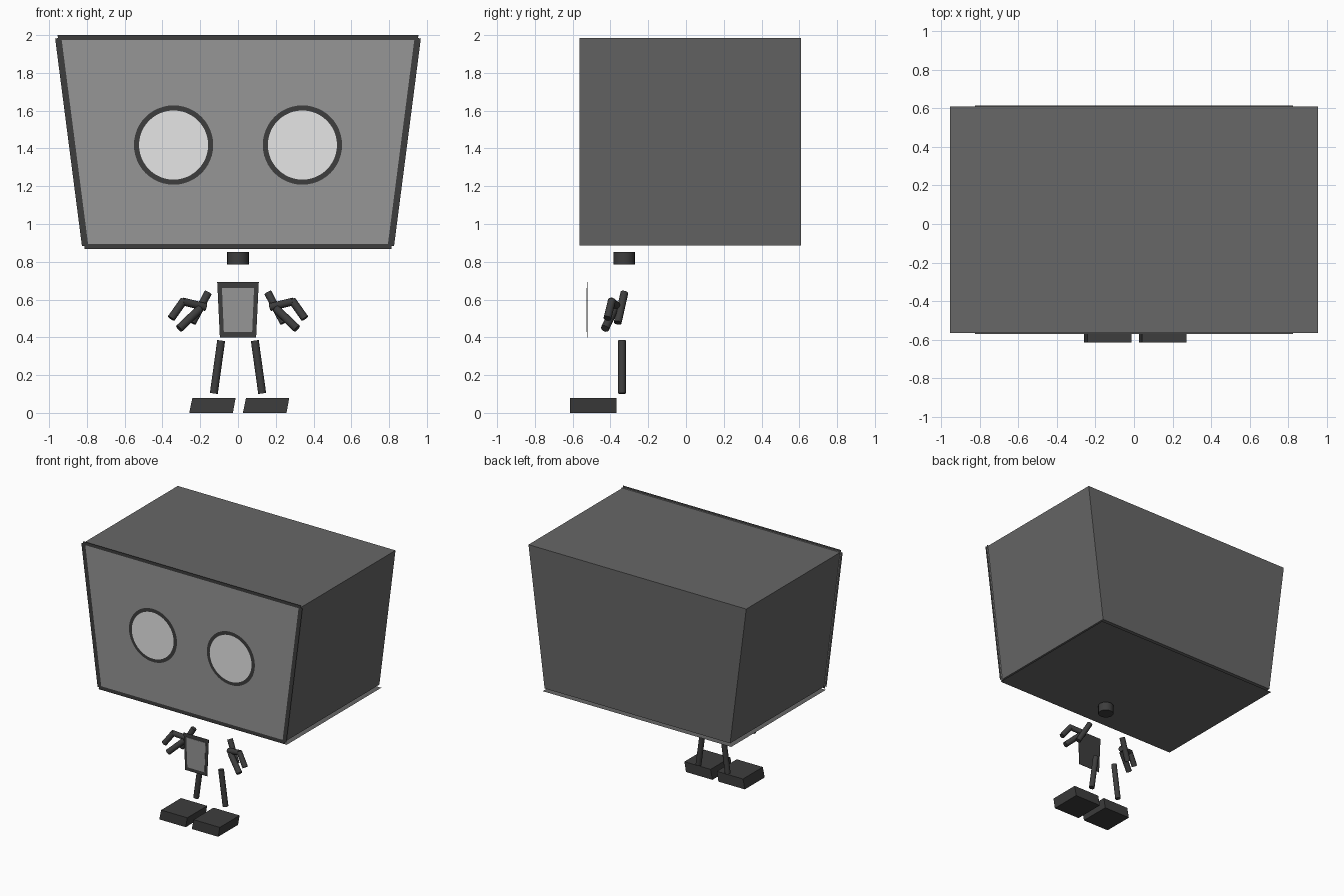
import bpy, bmesh, math
from mathutils import Vector

if "Cube" in bpy.data.objects:
    bpy.data.objects.remove(bpy.data.objects["Cube"])


def material(name, srgb):
    m = bpy.data.materials.new(name)
    c = ((srgb / 255 + 0.055) / 1.055) ** 2.4
    m.diffuse_color = (c, c, c, 1)
    m.use_nodes = True
    m.node_tree.nodes["Principled BSDF"].inputs["Base Color"].default_value = m.diffuse_color
    return m


DARK = material("dark trim", 61)
SHELL = material("shell grey", 103)
PANEL = material("panel grey", 150)
LENS = material("lens light grey", 230)


def finish(name, bm, mats, smooth=False):
    me = bpy.data.meshes.new(name)
    bm.to_mesh(me)
    bm.free()
    ob = bpy.data.objects.new(name, me)
    bpy.context.collection.objects.link(ob)
    for m in mats:
        me.materials.append(m)
    if smooth:
        bpy.ops.object.select_all(action='DESELECT')
        ob.select_set(True)
        bpy.context.view_layer.objects.active = ob
        bpy.ops.object.shade_smooth_by_angle(angle=math.radians(40))
    return ob


def prism(name, outline, y0, y1, mats):
    """Extrude an x-z outline from y0 (front) to y1."""
    bm = bmesh.new()
    face = bm.faces.new([bm.verts.new((x, y0, z)) for x, z in outline])
    new = bmesh.ops.extrude_face_region(bm, geom=[face])["geom"]
    verts = [v for v in new if isinstance(v, bmesh.types.BMVert)]
    bmesh.ops.translate(bm, verts=verts, vec=(0, y1 - y0, 0))
    if not any(f.normal.y < -0.9 and f.calc_center_median().y < y0 + 1e-5 for f in bm.faces):
        pass
    bmesh.ops.recalc_face_normals(bm, faces=bm.faces)
    return finish(name, bm, mats)


def sheet(name, outline, y, mat):
    """Flat x-z sheet facing the front."""
    bm = bmesh.new()
    face = bm.faces.new([bm.verts.new((x, y, z)) for x, z in outline])
    face.normal_update()
    if face.normal.y > 0:
        face.normal_flip()
    return finish(name, bm, [mat])


def trapezoid(top_w, bottom_w, z_top, z_bottom):
    return [(-bottom_w, z_bottom), (bottom_w, z_bottom), (top_w, z_top), (-top_w, z_top)]


def rod(name, a, b, r, sides=12):
    """Straight cylinder between two points."""
    a, b = Vector(a), Vector(b)
    bm = bmesh.new()
    bmesh.ops.create_cone(bm, cap_ends=True, segments=sides, radius1=r, radius2=r,
                          depth=(b - a).length)
    rot = Vector((0, 0, 1)).rotation_difference(b - a).to_matrix()
    bmesh.ops.rotate(bm, verts=bm.verts, matrix=rot, cent=(0, 0, 0))
    bmesh.ops.translate(bm, verts=bm.verts, vec=(a + b) / 2)
    return finish(name, bm, [DARK], smooth=True)


def circle(cx, cz, r, n=48):
    return [(cx + r * math.cos(2 * math.pi * i / n), cz + r * math.sin(2 * math.pi * i / n))
            for i in range(n)]


# Head: tapered box with a lighter face sheet just in front
FACE = trapezoid(0.953, 0.812, 1.985, 0.885)
prism("head", FACE, -0.565, 0.608, [SHELL])
sheet("face_panel", FACE, -0.573, PANEL)

# Thin sheet hanging just under the head, slightly wider than the box
bm = bmesh.new()
base = bm.faces.new([bm.verts.new((x, y, 0.862)) for x, y in
                     ((-0.825, -0.569), (-0.825, 0.613), (0.825, 0.613), (0.825, -0.569))])
base.normal_update()
if base.normal.z > 0:
    base.normal_flip()
finish("head_base", bm, [SHELL])

# Dark border strips around the face
TRIM = -0.576
sheet("face_trim_top", trapezoid(0.955, 0.952, 2.0, 1.974), TRIM, DARK)
sheet("face_trim_bottom", trapezoid(0.815, 0.812, 0.895, 0.867), TRIM, DARK)
for s, side in ((-1, "left"), (1, "right")):
    sheet(f"face_trim_{side}", [(s * 0.793, 0.888), (s * 0.826, 0.882),
                                (s * 0.968, 1.982), (s * 0.935, 1.987)], TRIM, DARK)

# Round eyes: dark rim with a light lens in front
for s, side in ((-1, "left"), (1, "right")):
    sheet(f"eye_rim_{side}", circle(s * 0.341, 1.418, 0.21), -0.576, DARK)
    sheet(f"eye_lens_{side}", circle(s * 0.341, 1.418, 0.183), -0.579, LENS)

# Neck disc
rod("neck", (0, -0.328, 0.785), (0, -0.328, 0.853), 0.057, 24)

# Flat torso plate with lighter inset
prism("torso", trapezoid(0.11, 0.096, 0.692, 0.4), -0.523, -0.521, [DARK])
prism("torso_panel", trapezoid(0.085, 0.075, 0.662, 0.427), -0.526, -0.522, [PANEL])

# Arms with two fingers, and legs
for s, side in ((-1, "left"), (1, "right")):
    rod(f"arm_{side}", (s * 0.158, -0.326, 0.637), (s * 0.242, -0.362, 0.477), 0.021)
    rod(f"palm_{side}", (s * 0.172, -0.358, 0.56), (s * 0.292, -0.396, 0.59), 0.021)
    rod(f"outer_finger_{side}", (s * 0.285, -0.392, 0.597), (s * 0.354, -0.416, 0.5), 0.021)
    rod(f"inner_finger_{side}", (s * 0.2, -0.378, 0.553), (s * 0.312, -0.429, 0.446), 0.022)
    rod(f"leg_{side}", (s * 0.089, -0.339, 0.383), (s * 0.128, -0.339, 0.103), 0.021)

# Feet: blocks sheared sideways
for x, side in ((-0.258, "left"), (0.026, "right")):
    prism(f"foot_{side}", [(x, 0), (x + 0.231, 0), (x + 0.245, 0.078), (x + 0.016, 0.078)],
          -0.615, -0.367, [DARK])
